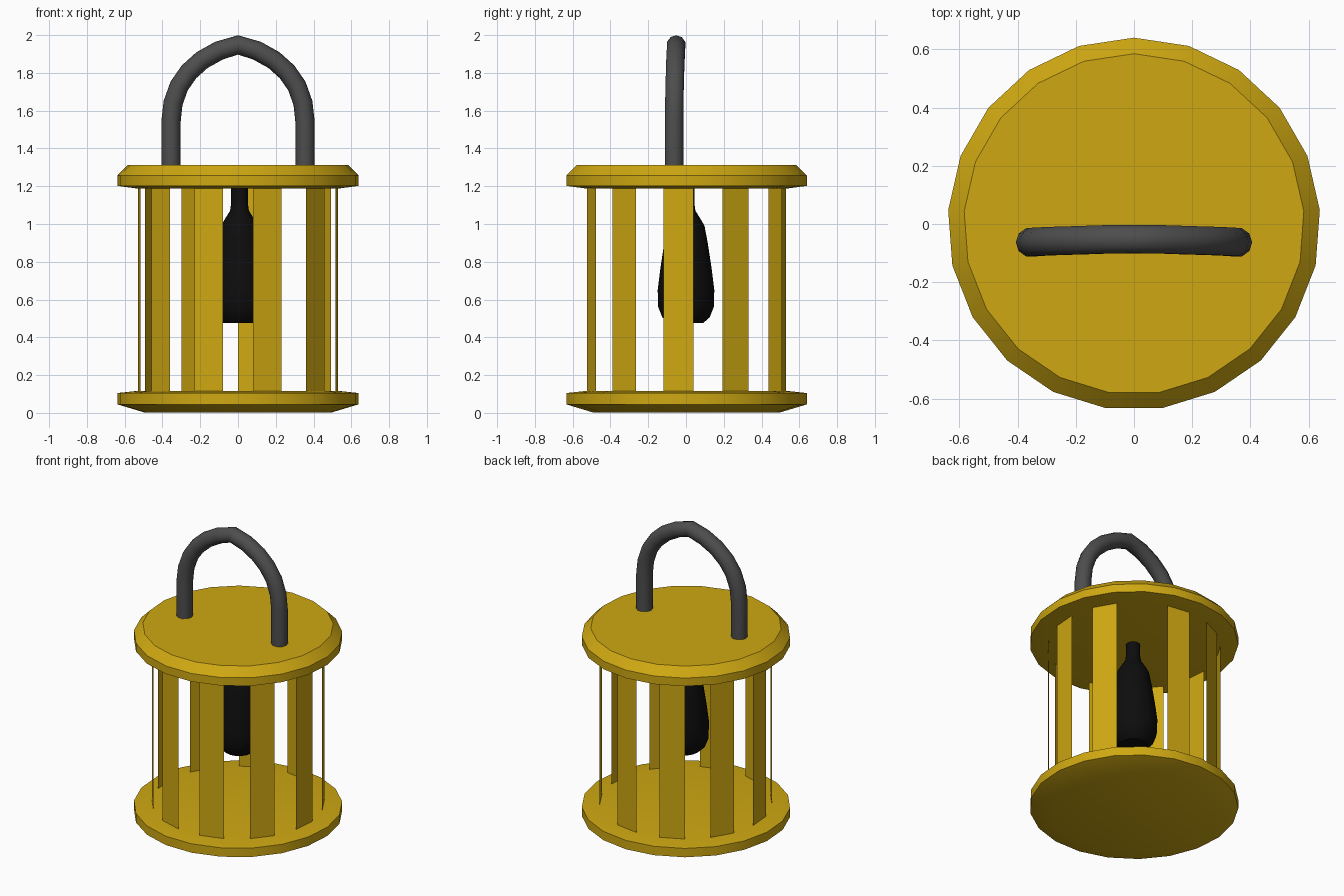
import bpy, bmesh
from math import sin, cos, pi, radians

if "Cube" in bpy.data.objects:
    bpy.data.objects.remove(bpy.data.objects["Cube"])

SIDES = 21


def material(name, rgb):
    m = bpy.data.materials.new(name)
    m.diffuse_color = (*rgb, 1)
    m.use_nodes = True
    m.node_tree.nodes["Principled BSDF"].inputs["Base Color"].default_value = m.diffuse_color
    return m


brass = material("brass_yellow", (0.62, 0.39, 0.006))
iron = material("dark_grey", (0.075, 0.075, 0.075))
black = material("black", (0.004, 0.004, 0.004))


def add_object(name, bm, mat, smooth=None):
    me = bpy.data.meshes.new(name)
    bm.to_mesh(me)
    bm.free()
    ob = bpy.data.objects.new(name, me)
    bpy.context.collection.objects.link(ob)
    me.materials.append(mat)
    if smooth:
        bpy.ops.object.select_all(action='DESELECT')
        ob.select_set(True)
        bpy.context.view_layer.objects.active = ob
        bpy.ops.object.shade_smooth_by_angle(angle=radians(smooth))
    return ob


def rim_point(k, r, n):
    # vertex 0 sits at the back (+y)
    a = pi / 2 + 2 * pi * k / n
    return r * cos(a), r * sin(a)


def lathe(name, profile, n, mat, smooth):
    """Closed turned shape from (radius, z) pairs, listed bottom to top."""
    bm = bmesh.new()
    rings = [[bm.verts.new((*rim_point(k, r, n), z)) for k in range(n)]
             for r, z in profile]
    for lo, hi in zip(rings, rings[1:]):
        for k in range(n):
            j = (k + 1) % n
            bm.faces.new((lo[k], lo[j], hi[j], hi[k]))
    bm.faces.new(rings[0][::-1])
    bm.faces.new(rings[-1])
    return add_object(name, bm, mat, smooth)


# Base and lid plates
lathe("base_plate", [(0.50, 0.003), (0.64, 0.045), (0.64, 0.105), (0.53, 0.117)],
      SIDES, brass, 30)
lathe("lid_plate", [(0.53, 1.187), (0.64, 1.202), (0.64, 1.257), (0.585, 1.312)],
      SIDES, brass, 30)

# Flat cage bars on alternate sides, with one double gap at the back right
bm = bmesh.new()
for k in [*range(1, 18, 2), 20]:
    a, b = rim_point(k, 0.53, SIDES), rim_point(k + 1, 0.53, SIDES)
    bm.faces.new([bm.verts.new(p) for p in
                  ((*a, 0.115), (*b, 0.115), (*b, 1.19), (*a, 1.19))])
add_object("cage_bars", bm, brass)

# Hanging bottle-shaped core
core = lathe("hanging_core",
             [(0.09, 0.475), (0.125, 0.505), (0.147, 0.56), (0.15, 0.65),
              (0.135, 0.77), (0.115, 0.90), (0.098, 0.99), (0.075, 1.03),
              (0.05, 1.07), (0.044, 1.11), (0.044, 1.19)], 16, black, 40)
core.location.x = 0.008

# Arched carrying handle: half path mirrored, swept with a round tube
half = [(0.355, -0.063, 1.30), (0.355, -0.063, 1.54), (0.344, -0.062, 1.64),
        (0.312, -0.060, 1.73), (0.26, -0.058, 1.805), (0.19, -0.056, 1.868),
        (0.10, -0.053, 1.918)]
path = [(-x, y, z) for x, y, z in half] + [(0, -0.052, 1.948)] + half[::-1]
cu = bpy.data.curves.new("handle", 'CURVE')
cu.dimensions = '3D'
cu.bevel_depth = 0.051
cu.bevel_resolution = 3
cu.use_fill_caps = True
sp = cu.splines.new('POLY')
sp.points.add(len(path) - 1)
for p, co in zip(sp.points, path):
    p.co = (*co, 1)
sp.use_smooth = True
cu.materials.append(iron)
bpy.context.collection.objects.link(bpy.data.objects.new("handle", cu))
